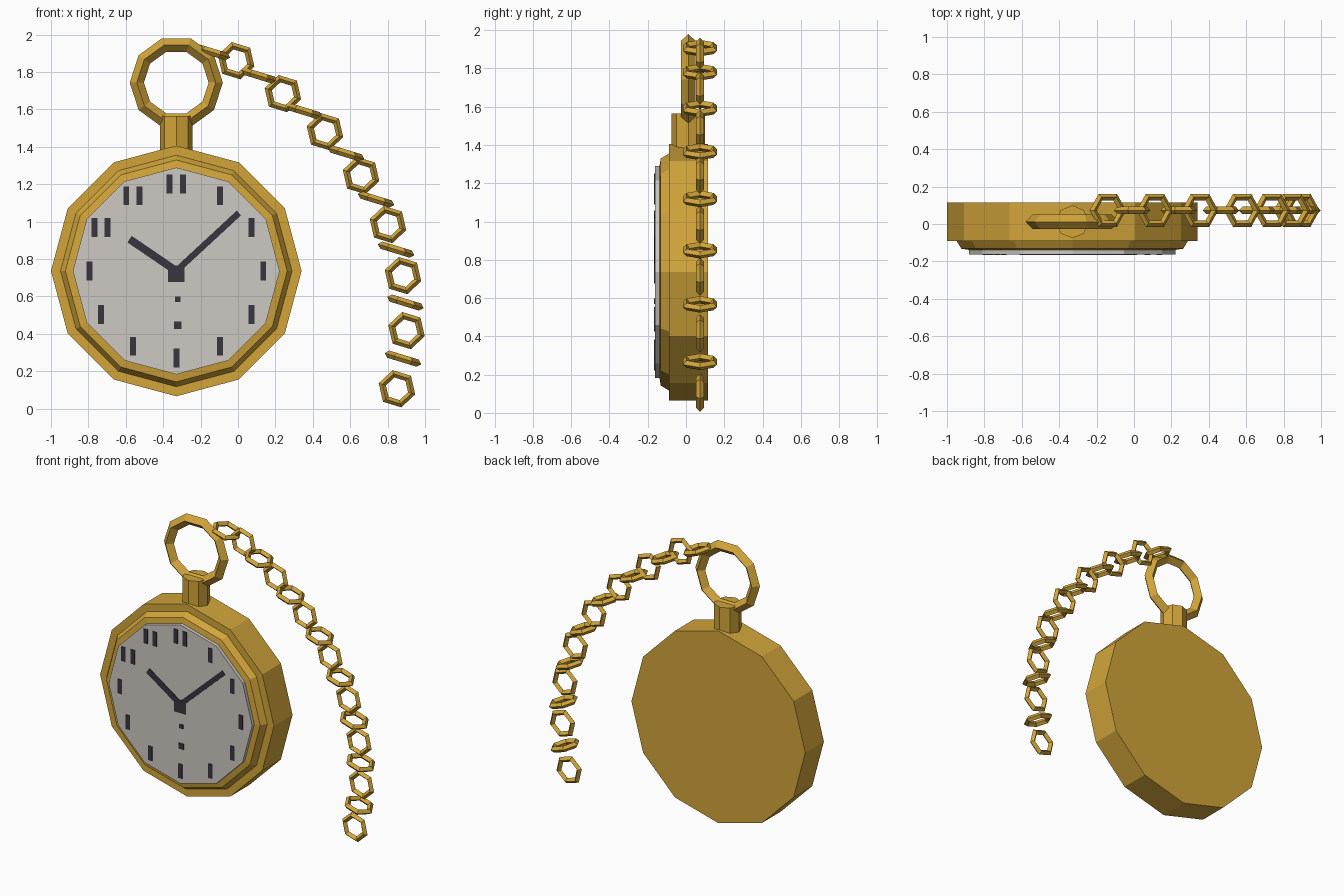
import bpy, bmesh, math
from mathutils import Matrix, Vector

if "Cube" in bpy.data.objects:
    bpy.data.objects.remove(bpy.data.objects["Cube"])


def material(name, rgb):
    lin = [(c / 255 / 12.92) if c <= 10 else ((c / 255 + 0.055) / 1.055) ** 2.4 for c in rgb]
    m = bpy.data.materials.new(name)
    m.diffuse_color = (*lin, 1)
    m.use_nodes = True
    m.node_tree.nodes["Principled BSDF"].inputs["Base Color"].default_value = m.diffuse_color
    return m


GOLD = material("gold", (210, 165, 58))
PALE = material("pale_grey", (206, 201, 195))
DARK = material("dark_ink", (56, 53, 62))

CX, CZ = -0.33, 0.736          # centre of the watch case
FRONT = Matrix.Rotation(math.pi / 2, 4, 'X')   # local z -> -y


def lathe(bm, profile, sides, matrix, loop=False):
    """Revolve (radius, height) points round local z; loop joins last to first."""
    rings = []
    for r, h in profile:
        rings.append([bm.verts.new(matrix @ Vector((r * math.cos(a), r * math.sin(a), h)))
                      for a in (2 * math.pi * i / sides for i in range(sides))])
    pairs = list(zip(rings, rings[1:])) + ([(rings[-1], rings[0])] if loop else [])
    for a, b in pairs:
        for i in range(sides):
            j = (i + 1) % sides
            bm.faces.new((a[i], a[j], b[j], b[i]))
    if not loop:
        bm.faces.new(rings[0])
        bm.faces.new(rings[-1])


def torus(bm, major, minor, sides, matrix):
    """Faceted ring with a diamond cross-section."""
    lathe(bm, [(major + minor, 0), (major, minor), (major - minor, 0), (major, -minor)],
          sides, matrix, True)


def plate(bm, x, z, w, h, angle=0.0):
    """Thin dark plate on the dial, placed relative to the dial centre."""
    m = (Matrix.Translation((CX + x, -0.164, CZ + z)) @ Matrix.Rotation(angle, 4, 'Y')
         @ Matrix.Diagonal((w, 0.006, h, 1)))
    bmesh.ops.create_cube(bm, size=1, matrix=m)


def finish(bm, name, mat):
    bmesh.ops.recalc_face_normals(bm, faces=bm.faces)
    me = bpy.data.meshes.new(name)
    bm.to_mesh(me)
    bm.free()
    me.materials.append(mat)
    ob = bpy.data.objects.new(name, me)
    bpy.context.collection.objects.link(ob)


# Case with stepped bezel
at_case = Matrix.Translation((CX, 0, CZ)) @ FRONT
bm = bmesh.new()
lathe(bm, [(0.67, -0.115), (0.67, 0.09), (0.619, 0.09), (0.593, 0.132), (0.55, 0.139)], 12, at_case)
finish(bm, "watch_case", GOLD)

# Dial
bm = bmesh.new()
lathe(bm, [(0.553, 0.12), (0.553, 0.163)], 12, at_case)
finish(bm, "dial", PALE)

# Hour markers: plain upright bars, double at ten, eleven and twelve
bm = bmesh.new()
for hour in range(1, 13):
    a = math.radians(30 * hour)
    x, z = 0.465 * math.sin(a), 0.465 * math.cos(a)
    for dx in ((-0.035, 0.035) if hour >= 10 else (0,)):
        plate(bm, x + dx, z, 0.032, 0.1)
finish(bm, "hour_markers", DARK)

# Hands, hub and seconds dots
bm = bmesh.new()
for tip_x, tip_z, width in ((-0.25, 0.17, 0.042), (0.335, 0.31, 0.034)):
    plate(bm, tip_x / 2, tip_z / 2, width, math.hypot(tip_x, tip_z), math.atan2(tip_x, tip_z))
plate(bm, 0, -0.015, 0.09, 0.09)
plate(bm, 0.008, -0.152, 0.03, 0.03)
plate(bm, 0.008, -0.29, 0.04, 0.04)
finish(bm, "hands", DARK)

# Stem and bow ring
bm = bmesh.new()
lathe(bm, [(0.088, 1.36), (0.088, 1.565)], 8, Matrix.Translation((CX, 0.012, 0)))
finish(bm, "stem", GOLD)
bm = bmesh.new()
torus(bm, 0.211, 0.038, 10, Matrix.Translation((CX, 0.012, 1.743)) @ FRONT)
finish(bm, "bow_ring", GOLD)

# Chain: links alternate between lying edge-on and facing the front
path = [(-0.14, 1.906), (-0.01, 1.86), (0.112, 1.78), (0.24, 1.684), (0.353, 1.59), (0.465, 1.481),
        (0.578, 1.364), (0.658, 1.246), (0.738, 1.118), (0.802, 0.984), (0.845, 0.85), (0.882, 0.711),
        (0.895, 0.567), (0.901, 0.417), (0.882, 0.267), (0.85, 0.106)]
bm = bmesh.new()
for i, (x, z) in enumerate(path):
    m = Matrix.Translation((x, 0.073, z)) @ Matrix.Rotation(math.radians(17), 4, 'Y')
    torus(bm, 0.082, 0.02, 6, m @ FRONT if i % 2 else m)
finish(bm, "chain", GOLD)
